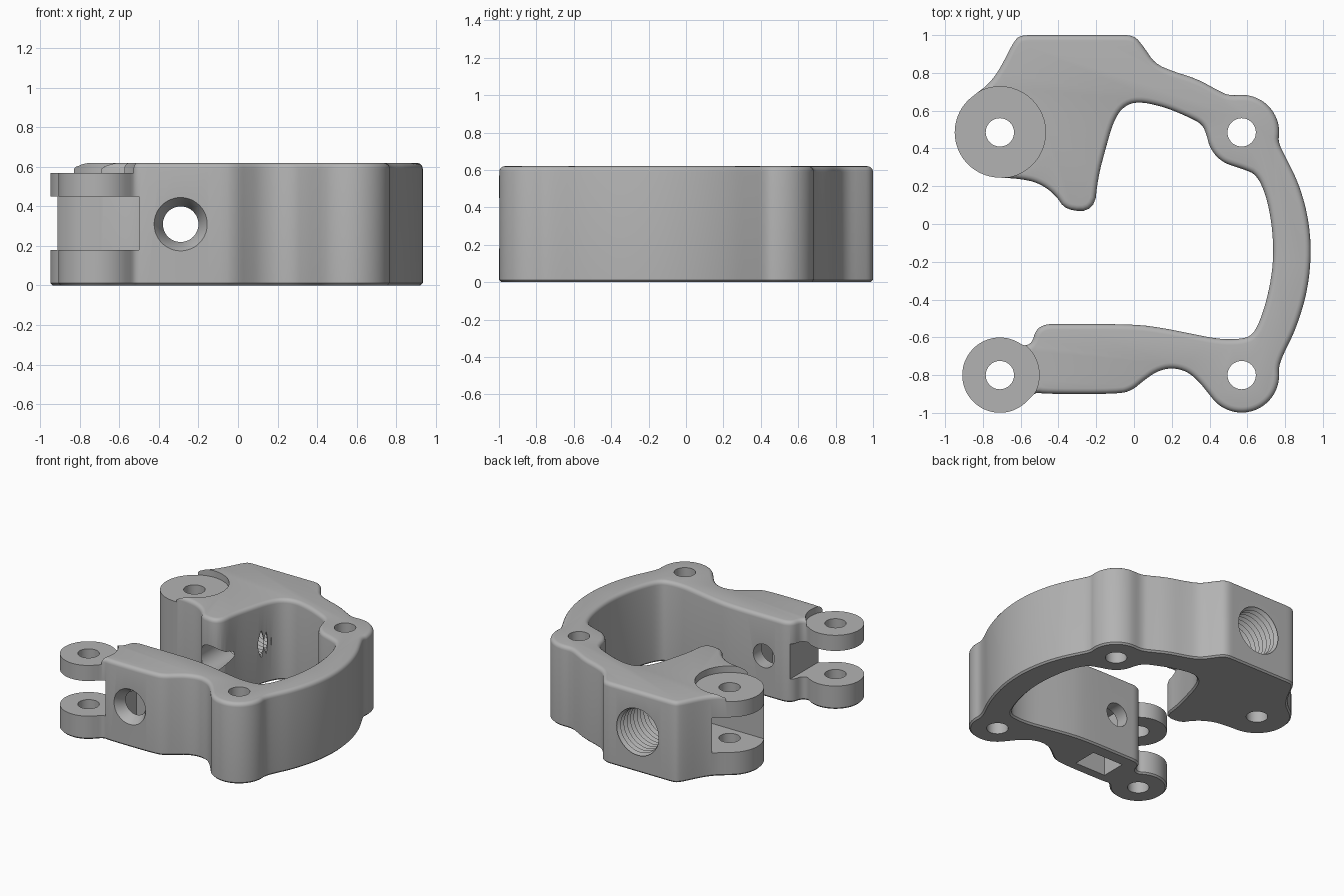
import bpy, bmesh
from math import sin, cos, radians, pi
from mathutils import Vector

cube = bpy.data.objects.get("Cube")
if cube:
    bpy.data.objects.remove(cube, do_unlink=True)

HEIGHT = 0.62
PAD = 0.57                          # height of the pivot pads
SLOT_LOW, SLOT_HIGH = 0.18, 0.45    # gap between the pivot ears
BACK_PIVOT = (-0.71, 0.485)
FRONT_PIVOT = (-0.71, -0.8)
BACK_BOSS = (0.57, 0.485)
FRONT_BOSS = (0.57, -0.8)

grey = bpy.data.materials.new("cast_grey")
grey.use_nodes = True
colour = (0.45, 0.45, 0.45, 1)
grey.diffuse_color = colour
grey.node_tree.nodes["Principled BSDF"].inputs["Base Color"].default_value = colour


def arc(centre, radius, start, end, steps):
    """Points along an arc, angles in degrees."""
    angles = [radians(start + (end - start) * i / steps) for i in range(steps + 1)]
    return [Vector((centre[0] + radius * cos(a), centre[1] + radius * sin(a))) for a in angles]


def path(*pairs):
    """Points given in hundredths."""
    return [Vector(p) / 100 for p in pairs]


def soften(points):
    """Round a closed outline by cutting its corners."""
    result = []
    for p, q in zip(points, points[1:] + points[:1]):
        result += [p.lerp(q, 0.25), p.lerp(q, 0.75)]
    return result


def make_object(name, bm):
    bmesh.ops.recalc_face_normals(bm, faces=bm.faces)
    mesh = bpy.data.meshes.new(name)
    bm.to_mesh(mesh)
    bm.free()
    mesh.materials.append(grey)
    obj = bpy.data.objects.new(name, mesh)
    bpy.context.collection.objects.link(obj)
    return obj


def lathe(profile, place, sides=48):
    """Closed solid of revolution; place(u, v, t) sets the axis."""
    bm = bmesh.new()
    rings = []
    for r, t in profile:
        rings.append([bm.verts.new(place(r * cos(2 * pi * i / sides), r * sin(2 * pi * i / sides), t))
                      for i in range(sides)])
    for a, b in zip(rings, rings[1:]):
        for i in range(sides):
            j = (i + 1) % sides
            bm.faces.new((a[i], a[j], b[j], b[i]))
    bm.faces.new(rings[0])
    bm.faces.new(rings[-1])
    return bm


def upright(centre, radius, low, high):
    return lathe([(radius, low), (radius, high)],
                 lambda u, v, t: (centre[0] + u, centre[1] + v, t))


def box(low, high):
    bm = bmesh.new()
    bmesh.ops.create_cube(bm, size=1)
    for v in bm.verts:
        v.co = [l if c < 0 else h for c, l, h in zip(v.co, low, high)]
    return bm


# Outline of the whole clamp: back block, curved arm, front arm, both pivots
outline = path((-63, 98), (-59, 100), (-50, 100), (-10, 100), (0, 100), (5, 94), (11, 85),
               (20, 81), (33, 77), (44, 71), (50, 68))
outline += arc(BACK_BOSS, 0.2, 85, -15, 7)
outline += path((80, 36), (87, 22), (92, 5), (94, -14), (92, -35), (86, -55), (79, -69))
outline += arc(FRONT_BOSS, 0.2, 12, -150, 10)
outline += path((34, -83), (28, -78), (20, -76), (12, -78), (5, -83), (-1, -88), (-8, -90), (-47, -90), (-52, -89))
outline += arc(FRONT_PIVOT, 0.2, -40, -310, 24)
outline += path((-54, -63), (-52, -56), (-47, -53), (-40, -53), (0, -53), (15, -55), (30, -58), (45, -61), (56, -61),
                (63, -59), (68, -48), (72, -33), (74, -17), (73, 0), (70, 15), (65, 26), (58, 29))
outline += arc(BACK_BOSS, 0.185, 245, 185, 4)
outline += path((36, 53), (28, 57), (16, 62), (2, 65), (-6, 62), (-11, 54), (-15, 40), (-19, 25),
                (-21, 7), (-36, 7), (-42, 16), (-51, 22), (-61, 24))
outline += arc(BACK_PIVOT, 0.24, 270, 125, 14)
outline += path((-77, 74), (-71, 82))
outline = soften(soften(outline))

# Body: extruded outline with a rounded top rim and a small lower chamfer
bm = bmesh.new()
base = bm.faces.new([bm.verts.new((p.x, p.y, 0)) for p in outline])
lifted = bmesh.ops.extrude_face_region(bm, geom=[base], use_keep_orig=True)["geom"]
for v in lifted:
    if isinstance(v, bmesh.types.BMVert):
        v.co.z = HEIGHT
bmesh.ops.recalc_face_normals(bm, faces=bm.faces)
for level, width, segments in ((HEIGHT, 0.03, 4), (0, 0.012, 1)):
    rim = [e for e in bm.edges if all(abs(v.co.z - level) < 1e-5 for v in e.verts)]
    bmesh.ops.bevel(bm, geom=rim, offset=width, segments=segments, profile=0.5,
                    affect='EDGES', clamp_overlap=False)
body = make_object("clamp_body", bm)

# Cutters: lowered pads, pivot and boss holes
cutters = [upright(BACK_PIVOT, 0.242, PAD, 1), upright(FRONT_PIVOT, 0.208, PAD, 1)]
for centre in (BACK_PIVOT, FRONT_PIVOT, BACK_BOSS, FRONT_BOSS):
    cutters.append(upright(centre, 0.075, -0.1, 1))

# Slots between the pivot ears
cutters.append(box((-1, -1.1, SLOT_LOW), (-0.5, -0.5, SLOT_HIGH)))
slot = upright(BACK_PIVOT, 0.28, SLOT_LOW, SLOT_HIGH)
cut = bmesh.ops.bisect_plane(slot, geom=slot.verts[:] + slot.edges[:] + slot.faces[:],
                             plane_co=(0, 0.36, 0), plane_no=(0, -1, 0), clear_outer=True)
bmesh.ops.holes_fill(slot, edges=[e for e in slot.edges if e.is_boundary])
cutters.append(slot)

# Nut pocket under the front arm
cutters.append(box((-0.42, -0.82, -0.1), (-0.16, -0.63, SLOT_HIGH)))

# Bolt bore: countersink in front, plain bore, threads in the back block
bore = [(0.135, -1), (0.135, -0.9), (0.09, -0.83), (0.09, -0.3), (0.1, -0.2), (0.1, 0.4)]
pitch = 0.04
for i in range(15):
    y = 0.45 + i * pitch
    bore += [(0.165, y), (0.192, y + pitch / 2)]
cutters.append(lathe(bore, lambda u, v, t: (-0.29 + u, t, 0.31 + v)))

bpy.context.view_layer.objects.active = body
for bm in cutters:
    tool = make_object("cutter", bm)
    tool.hide_render = True
    mod = body.modifiers.new("cut", 'BOOLEAN')
    mod.operation = 'DIFFERENCE'
    mod.solver = 'EXACT'
    mod.object = tool
    bpy.ops.object.modifier_apply(modifier=mod.name)
    bpy.data.objects.remove(tool, do_unlink=True)

# Smooth curved walls, keep machined edges sharp
bpy.ops.object.select_all(action='DESELECT')
body.select_set(True)
bpy.ops.object.shade_smooth_by_angle(angle=radians(35))
